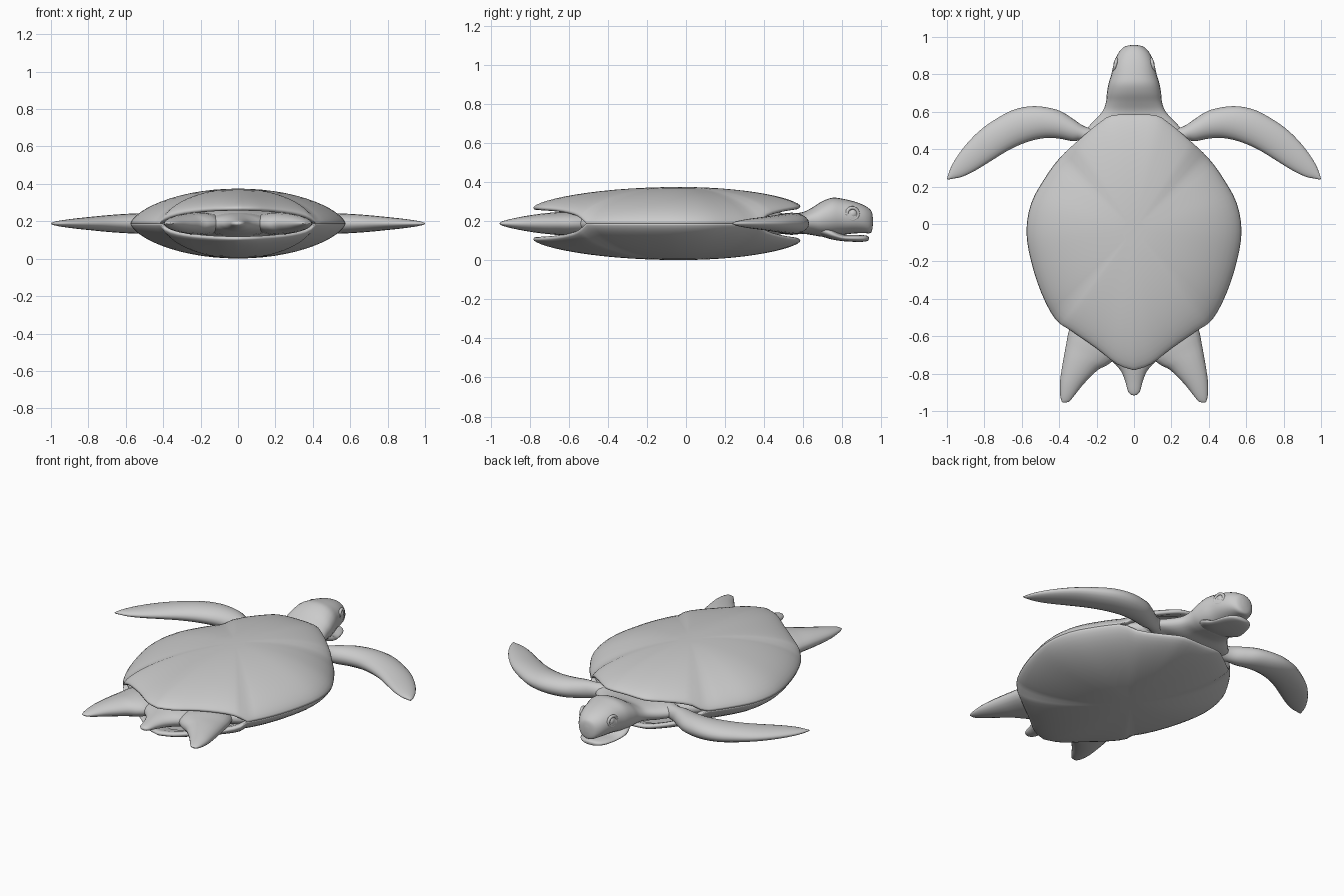
import bpy, bmesh, math
from mathutils import Vector, Matrix

if "Cube" in bpy.data.objects:
    bpy.data.objects.remove(bpy.data.objects["Cube"])

MID = 0.188  # height of the plane the body is symmetric about


def smooth_rows(rows, n=4):
    """Catmull-Rom resampling of rows of numbers."""
    out = []
    for i in range(len(rows) - 1):
        p = [Vector(rows[min(max(j, 0), len(rows) - 1)]) for j in (i - 1, i, i + 1, i + 2)]
        for k in range(n):
            t = k / n
            out.append((p[1] * 2 + (p[2] - p[0]) * t + (p[0] * 2 - p[1] * 5 + p[2] * 4 - p[3]) * t**2
                        + (p[1] * 3 - p[0] - p[2] * 3 + p[3]) * t**3) / 2)
    return out + [Vector(rows[-1])]


def finish(bm, name):
    bmesh.ops.remove_doubles(bm, verts=bm.verts, dist=0.0004)
    bmesh.ops.recalc_face_normals(bm, faces=bm.faces)
    for f in bm.faces:
        f.smooth = True
    me = bpy.data.meshes.new(name)
    bm.to_mesh(me)
    bm.free()
    ob = bpy.data.objects.new(name, me)
    bpy.context.collection.objects.link(ob)
    return ob


def skin(bm, rings, caps=(True, True)):
    vs = [[bm.verts.new(p) for p in r] for r in rings]
    n = len(rings[0])
    for a, b in zip(vs, vs[1:]):
        for i in range(n):
            bm.faces.new((a[i], a[(i + 1) % n], b[(i + 1) % n], b[i]))
    for ring, cap in zip((vs[0], vs[-1]), caps):
        if cap:
            bm.faces.new(ring)


def sgnpow(v, e):
    return math.copysign(abs(v) ** e, v)


def loft(name, rows, e=0.9, n=28):
    """Round sections along y; row = y, half width, low z, high z."""
    rings = []
    for y, w, lo, hi in smooth_rows(rows):
        rings.append([(w * sgnpow(math.cos(a), e), y, (lo + hi) / 2 + (hi - lo) / 2 * sgnpow(math.sin(a), e))
                      for a in (2 * math.pi * i / n for i in range(n))])
    bm = bmesh.new()
    skin(bm, rings)
    return finish(bm, name)


def flipper(name, rows, side, n=20):
    """Blade sections; row = leading x, y, trailing x, y, half thickness."""
    rings = []
    for ax, ay, bx, by, th in smooth_rows(rows):
        m, d = Vector((ax + bx, ay + by)) / 2, Vector((ax - bx, ay - by)) / 2
        rings.append([((m.x + d.x * math.cos(a)) * side, m.y + d.y * math.cos(a), MID + th * math.sin(a))
                      for a in (2 * math.pi * i / n for i in range(n))])
    bm = bmesh.new()
    skin(bm, rings)
    return finish(bm, name)


# Shell outline, seen from above
half = [(0, .585), (.12, .58), (.2, .53), (.3, .445), (.4, .35), (.48, .24), (.55, .11), (.575, -.04),
        (.55, -.2), (.495, -.37), (.42, -.51), (.33, -.575), (.2, -.665), (.09, -.75), (0, -.782)]
right = smooth_rows(half, 3)
outline = [p.copy() for p in right] + [Vector((-p.x, p.y)) for p in right[-2:0:-1]]
CENTRE = Vector((0, -.03))


def gap(p):
    """Half height of the front and back openings at an outline point."""
    if p.y > 0.3:
        w, g = .37, .09
    elif p.y < -0.4:
        w, g = .41, .082
    else:
        return 0
    return g * max(0, 1 - (p.x / w) ** 2) ** 0.4


def shell_half(name, sign):
    top = 0.187
    rings = []
    for i in range(1, 15):
        r = math.sin(math.pi / 2 * i / 14)
        rise = max(0, 1 - r * r) ** 0.65
        rings.append([(*(CENTRE + (p - CENTRE) * r), MID + sign * (gap(p) + (top - gap(p)) * rise)) for p in outline])
    # rounded rim turned inwards, then the inner wall
    for r, dz in ((.994, -.009), (.98, -.013), (.95, -.01), (.82, .02)):
        rings.append([(*(CENTRE + (p - CENTRE) * r), MID + sign * max(0, gap(p) + dz * min(1, gap(p) / .03)))
                      for p in outline])
    bm = bmesh.new()
    skin(bm, rings, (True, False))
    return finish(bm, name)


shell_half("upper_shell", 1)
shell_half("lower_shell", -1)

# Soft body inside the shell
bm = bmesh.new()
angles = [math.pi * (i / 16 - .5) for i in range(1, 16)]
skin(bm, [[(*(CENTRE + (p - CENTRE) * .96 * math.cos(a)), MID + .115 * math.sin(a)) for p in outline] for a in angles])
finish(bm, "body")

# Neck with head, lower jaw and tail
loft("neck_and_head", [(.38, .3, .13, .245), (.48, .275, .135, .24), (.54, .225, .13, .24), (.6, .17, .135, .247),
                       (.65, .15, .128, .272), (.7, .145, .12, .303), (.75, .136, .122, .32), (.8, .121, .13, .315),
                       (.86, .107, .137, .301), (.91, .086, .139, .282), (.94, .062, .138, .262),
                       (.952, .04, .15, .245), (.957, .012, .185, .215)])
loft("lower_jaw", [(.67, .1, .13, .2), (.74, .126, .108, .165), (.8, .112, .098, .133), (.87, .094, .094, .13),
                   (.91, .073, .095, .128), (.93, .045, .099, .124), (.936, .015, .107, .117)])
loft("tail", [(-.6, .2, .12, .25), (-.7, .15, .135, .24), (-.75, .1, .145, .232), (-.79, .068, .15, .225),
              (-.84, .047, .16, .215), (-.89, .034, .17, .205), (-.91, .02, .178, .198), (-.916, .005, .185, .191)], 1)

front = [(.16, .5, .16, .36, .04), (.26, .52, .27, .44, .045), (.33, .565, .33, .443, .052), (.41, .61, .41, .458, .055),
         (.53, .63, .49, .458, .055), (.64, .612, .58, .435, .051), (.74, .56, .67, .395, .044),
         (.83, .495, .76, .34, .035), (.91, .41, .85, .285, .026), (.965, .33, .92, .252, .017),
         (.99, .275, .965, .243, .01), (1.0, .24, .992, .238, .004)]
rear = [(.3, -.45, .06, -.58, .06), (.345, -.56, .1, -.71, .06), (.362, -.64, .14, -.752, .055),
        (.375, -.71, .19, -.778, .05), (.387, -.78, .235, -.82, .042), (.396, -.85, .275, -.862, .032),
        (.395, -.91, .313, -.91, .02), (.388, -.945, .337, -.94, .01), (.38, -.955, .348, -.952, .003)]

for side, label in ((1, "right"), (-1, "left")):
    flipper("front_flipper_" + label, front, side)
    flipper("rear_flipper_" + label, rear, side)
    # Eyeball
    bm = bmesh.new()
    bmesh.ops.create_uvsphere(bm, u_segments=20, v_segments=12, radius=.028,
                              matrix=Matrix.Translation((side * .083, .852, .238)))
    finish(bm, "eye_" + label)
    # Eyelid ring and nostril rim
    for part, loc, turn, big, small in (("eyelid_", (.1, .852, .238), -.25, .03, .009),
                                        ("nostril_", (.026, .949, .215), -1.2, .008, .004)):
        bpy.ops.mesh.primitive_torus_add(
            major_segments=24, minor_segments=8, major_radius=big, minor_radius=small,
            location=(side * loc[0], *loc[1:]), rotation=(0, math.pi / 2, side * (math.pi / 2 + turn - math.pi / 2) * -1))
        ob = bpy.context.object
        ob.name = part + label
        bpy.ops.object.shade_smooth()
